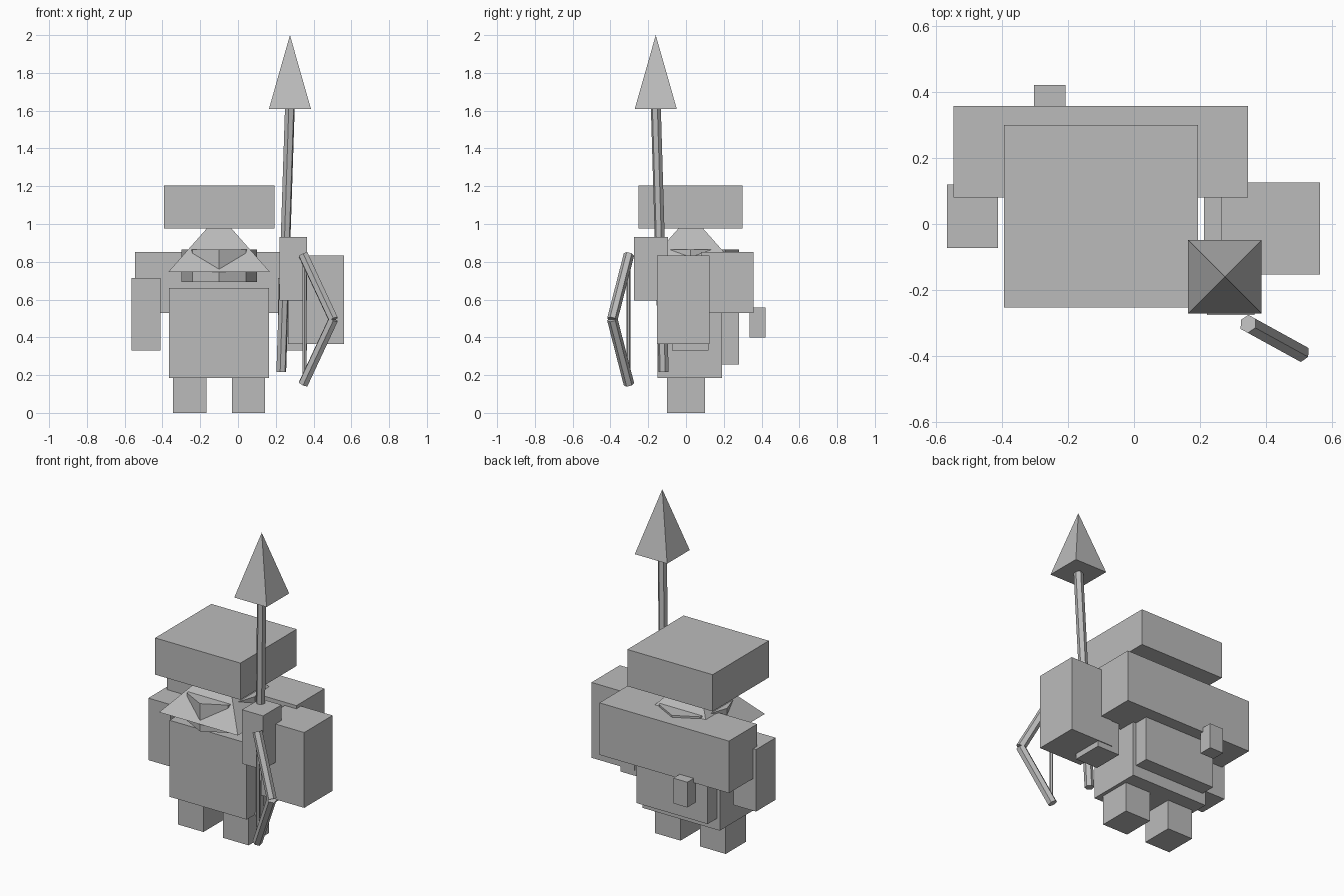
import bpy, math
from mathutils import Vector

if "Cube" in bpy.data.objects:
    bpy.data.objects.remove(bpy.data.objects["Cube"])

grey = bpy.data.materials.new("plain grey")
grey.diffuse_color = (0.5, 0.5, 0.5, 1)
grey.use_nodes = True
grey.node_tree.nodes["Principled BSDF"].inputs["Base Color"].default_value = grey.diffuse_color


def finish(name):
    ob = bpy.context.object
    ob.name = name
    ob.data.materials.append(grey)
    return ob


def box(name, x, y, z):
    """Box from (min, max) ranges."""
    bpy.ops.mesh.primitive_cube_add(size=1, location=[sum(r) / 2 for r in (x, y, z)])
    ob = finish(name)
    ob.scale = [r[1] - r[0] for r in (x, y, z)]
    return ob


def pyramid(name, cx, cy, half, z0, z1):
    """Square pyramid with sides along the axes."""
    bpy.ops.mesh.primitive_cone_add(vertices=4, radius1=half * math.sqrt(2), radius2=0,
                                    depth=z1 - z0, location=(cx, cy, (z0 + z1) / 2),
                                    rotation=(0, 0, math.pi / 4))
    return finish(name)


def rod(name, a, b, radius, sides=6):
    a, b = Vector(a), Vector(b)
    bpy.ops.mesh.primitive_cylinder_add(vertices=sides, radius=radius, depth=(b - a).length,
                                        location=(a + b) / 2)
    ob = finish(name)
    ob.rotation_euler = (b - a).to_track_quat('Z', 'Y').to_euler()
    return ob


CX = -0.10  # body centre line

# Body, legs and arms
box("torso", (-0.365, 0.165), (-0.15, 0.19), (0.185, 0.66))
for side, s in (("left", -1), ("right", 1)):
    leg, arm = CX + s * 0.155, CX + s * 0.388
    box(side + "_leg", (leg - 0.088, leg + 0.088), (-0.10, 0.10), (0, 0.185))
    box(side + "_arm", (arm - 0.077, arm + 0.077), (-0.073, 0.12), (0.33, 0.715))
box("raised_hand", (0.22, 0.365), (-0.275, -0.095), (0.595, 0.93))
box("shoulder_guard", (0.265, 0.562), (-0.153, 0.125), (0.365, 0.833))

# Head, hood and hat
bpy.ops.mesh.primitive_cylinder_add(vertices=8, radius=0.2, depth=0.172,
                                    location=(CX, 0.025, 0.779))
finish("head").scale = (1, 1.28, 1)
pyramid("hood", CX, 0.025, 0.27, 0.745, 1.05)
box("hat", (-0.393, 0.193), (-0.252, 0.30), (0.975, 1.203))

# Pack on the back
box("bedroll", (-0.545, 0.345), (0.08, 0.357), (0.53, 0.853))
box("backpack", (-0.345, 0.145), (0.17, 0.28), (0.255, 0.60))
box("pouch", (-0.303, -0.207), (0.335, 0.42), (0.40, 0.557))

# Spear
rod("spear_shaft", (0.229, -0.118, 0.217), (0.275, -0.16, 1.63), 0.027)
pyramid("spear_head", 0.275, -0.16, 0.111, 1.61, 2.0)

# Bow
knee = (0.505, -0.39, 0.495)
rod("bow_upper_limb", (0.345, -0.302, 0.838), knee, 0.028)
rod("bow_lower_limb", (0.345, -0.302, 0.152), knee, 0.028)
rod("bow_string", (0.352, -0.305, 0.18), (0.352, -0.305, 0.81), 0.011)
